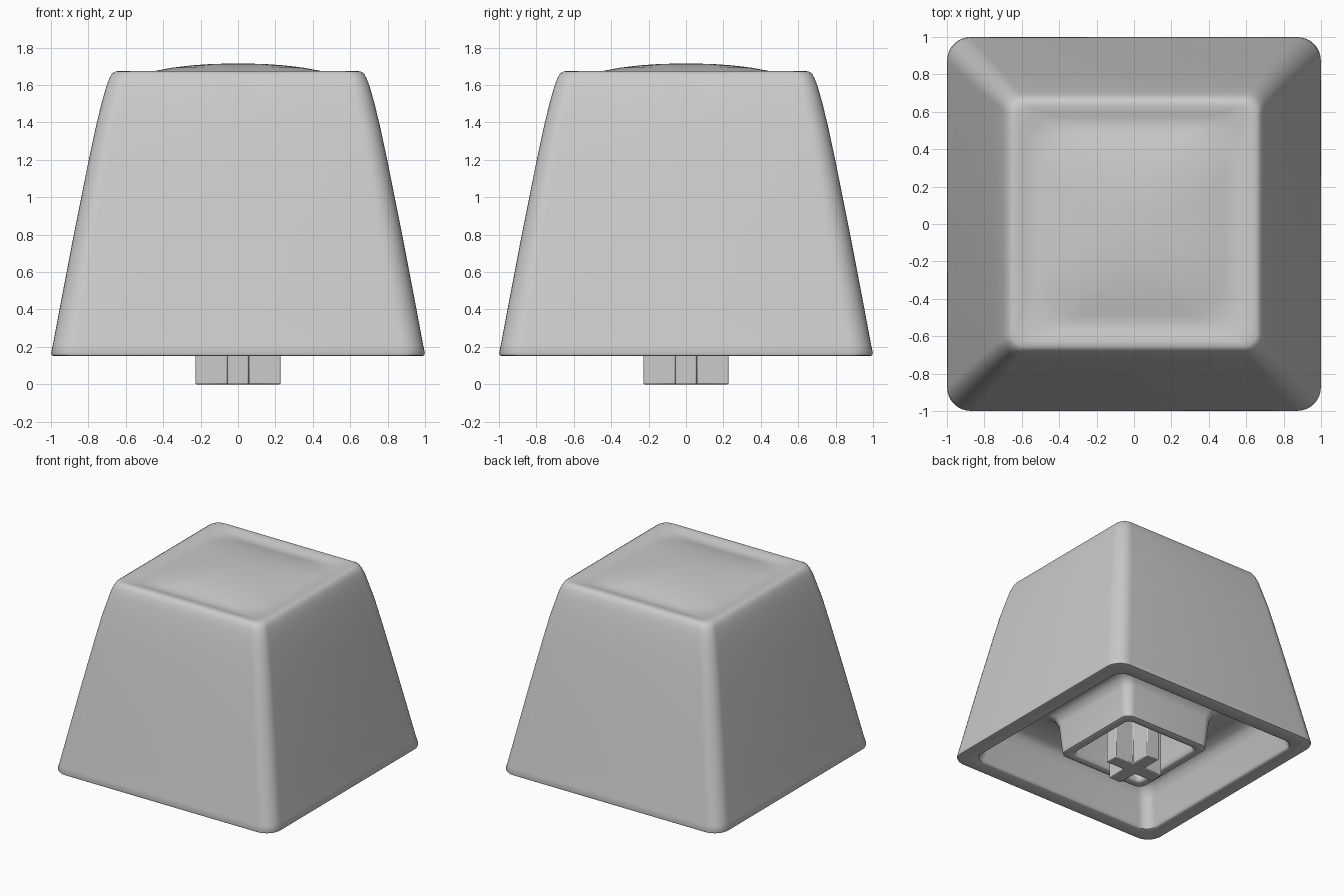
import bpy, bmesh
from math import pi, cos, sin

if "Cube" in bpy.data.objects:
    bpy.data.objects.remove(bpy.data.objects["Cube"])


def ring(bm, half, rad, z, seg=8):
    """Closed loop of vertices forming a rounded square."""
    verts = []
    for q, (sx, sy) in enumerate([(1, 1), (-1, 1), (-1, -1), (1, -1)]):
        for i in range(seg + 1):
            a = q * pi / 2 + i / seg * pi / 2
            verts.append(bm.verts.new((sx * (half - rad) + rad * cos(a),
                                       sy * (half - rad) + rad * sin(a), z)))
    return verts


def finish(bm, name, angle):
    bmesh.ops.recalc_face_normals(bm, faces=bm.faces)
    me = bpy.data.meshes.new(name)
    bm.to_mesh(me)
    bm.free()
    ob = bpy.data.objects.new(name, me)
    bpy.context.collection.objects.link(ob)
    bpy.ops.object.select_all(action='DESELECT')
    ob.select_set(True)
    bpy.context.view_layer.objects.active = ob
    bpy.ops.object.shade_smooth_by_angle(angle=angle)
    return ob


# Key cap: rounded squares (half width, corner radius, height) swept from the
# domed top, down the tapered outside, then up the inside and round the collar
profile = [
    (.05, .04, 1.715), (.15, .11, 1.712), (.25, .17, 1.705), (.35, .2, 1.693),
    (.44, .21, 1.676), (.49, .2, 1.663), (.53, .18, 1.656), (.57, .15, 1.66),
    (.60, .11, 1.669), (.63, .08, 1.675), (.655, .075, 1.673),
    (.672, .08, 1.663), (.688, .085, 1.635), (.705, .09, 1.59),
    (.73, .1, 1.50), (.757, .1, 1.39), (.80, .11, 1.19), (.88, .12, .79),
    (.96, .125, .37), (.99, .125, .21), (.999, .125, .168),
    (.995, .125, .155), (.98, .12, .15),
    # inner wall and ceiling
    (.88, .09, .15), (.87, .09, .156), (.865, .09, .175), (.81, .09, .38),
    (.79, .09, .44), (.75, .09, .48),
    # collar around the stem
    (.50, .09, .48), (.455, .08, .46), (.43, .08, .40), (.41, .07, .18),
    (.405, .07, .157), (.39, .065, .15), (.345, .05, .15), (.335, .05, .16),
    (.33, .05, .2), (.32, .05, .58), (.30, .05, .60)]
bm = bmesh.new()
rings = [ring(bm, *p) for p in profile]
for a, b in zip(rings, rings[1:]):
    n = len(a)
    for i in range(n):
        j = (i + 1) % n
        bm.faces.new((a[i], a[j], b[j], b[i]))
bm.faces.new(rings[0])
bm.faces.new(rings[-1])
finish(bm, "key_cap", pi / 4)

# Cross-shaped stem
L, w = .228, .057
quarter = [(L, -w), (L, w), (w, w)]
outline = []
for k in range(4):
    for x, y in quarter:
        for _ in range(k):
            x, y = -y, x
        outline.append((x, y))
bm = bmesh.new()
base = bm.faces.new([bm.verts.new((x, y, 0)) for x, y in outline])
ext = bmesh.ops.extrude_face_region(bm, geom=[base])
top = [v for v in ext["geom"] if isinstance(v, bmesh.types.BMVert)]
bmesh.ops.translate(bm, verts=top, vec=(0, 0, .61))
stem = finish(bm, "stem", pi / 6)
bev = stem.modifiers.new("soft_edges", 'BEVEL')
bev.width, bev.segments = .007, 2
